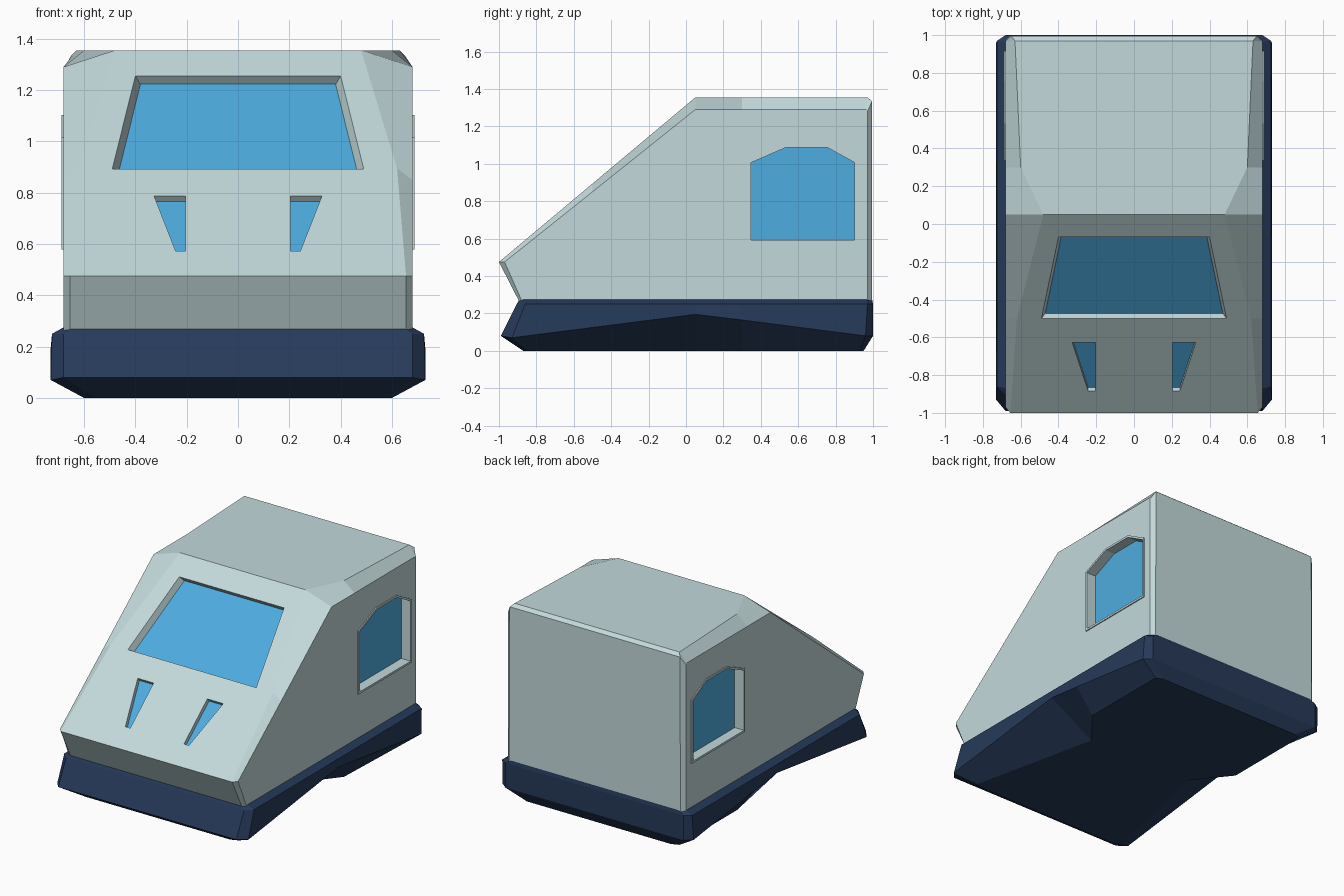
import bpy, bmesh

if "Cube" in bpy.data.objects:
    bpy.data.objects.remove(bpy.data.objects["Cube"])


def material(name, rgb):
    m = bpy.data.materials.new(name)
    m.diffuse_color = (*rgb, 1)
    m.use_nodes = True
    m.node_tree.nodes["Principled BSDF"].inputs["Base Color"].default_value = m.diffuse_color
    return m


SHELL = material("pale grey blue", (0.545, 0.694, 0.710))
GLASS = material("sky blue glass", (0.076, 0.413, 0.745))
NAVY = material("dark navy", (0.019, 0.042, 0.100))


def loft(name, rings, mat, closed=False):
    """Bridge equal point rings; cap the ends, or join last to first."""
    bm = bmesh.new()
    rows = [[bm.verts.new(p) for p in r] for r in rings]
    n = len(rows[0])
    pairs = list(zip(rows, rows[1:])) + ([(rows[-1], rows[0])] if closed else [])
    for a, b in pairs:
        for i in range(n):
            j = (i + 1) % n
            bm.faces.new((a[i], a[j], b[j], b[i]))
    if not closed:
        bm.faces.new(rows[0])
        bm.faces.new(rows[-1])
    bmesh.ops.recalc_face_normals(bm, faces=bm.faces)
    mesh = bpy.data.meshes.new(name)
    bm.to_mesh(mesh)
    bm.free()
    mesh.materials.append(mat)
    ob = bpy.data.objects.new(name, mesh)
    bpy.context.collection.objects.link(ob)
    return ob


def cut(target, name, rings):
    """Subtract a lofted cutter from the target."""
    c = loft(name, rings, SHELL)
    c.hide_render = True
    c.hide_set(True)
    mod = target.modifiers.new(name, 'BOOLEAN')
    mod.operation = 'DIFFERENCE'
    mod.solver = 'EXACT'
    mod.object = c


def mirrored(half):
    return half + [(-x, y, z) for x, y, z in reversed(half)]


# Lower skirt: four outlines, with an arched lower side edge
base = [
    [(.55, -.87, 0), (.60, -.85, 0), (.40, .05, 0), (.60, .30, 0), (.60, .93, 0), (.55, .95, 0)],
    [(.68, -.99, .08), (.73, -.93, .07), (.73, .05, .195), (.73, .30, .165), (.73, .96, .08), (.68, 1.0, .08)],
    [(.68, -.905, .25), (.725, -.86, .25), (.725, .05, .25), (.725, .30, .25), (.725, .97, .25), (.68, 1.0, .25)],
    [(.64, -.89, .275), (.68, -.87, .275), (.68, .05, .275), (.68, .30, .275), (.68, .965, .275), (.64, .995, .275)],
]
loft("lower_skirt", [mirrored(r) for r in base], NAVY)

# Cabin shell: flat side profile, chamfer strip, then the centre profile
side = [(.68, y, z) for y, z in
        [(-.875, .26), (-.97, .475), (-.50, .85), (.05, 1.29), (.30, 1.29), (.965, 1.29), (.97, 1.28), (.97, .26)]]
centre = [(.655, -.89, .26), (.655, -1.0, .475), (.62, -.50, .894), (.48, .05, 1.355),
          (.60, .30, 1.355), (.63, .97, 1.355), (.65, .995, 1.335), (.655, .995, .26)]


def flip(ring):
    return [(-x, y, z) for x, y, z in ring]


body = loft("cabin_shell", [side, centre, flip(centre), flip(side)], SHELL)


# Windscreen and front vents, recessed into the sloping front
def slope(pts, depth):
    return [(x, -1 + (z - .475) / .838 + .642 * depth, z - .767 * depth) for x, z in pts]


def slope_window(name, outer, inner, depth):
    cut(body, name + "_cutter", [slope(outer, -.02), slope(outer, 0), slope(inner, depth)])
    loft(name, [slope(inner, depth + .003), slope(inner, depth - .004)], GLASS)


slope_window("windscreen",
             [(-.40, 1.255), (.40, 1.255), (.49, .893), (-.49, .893)],
             [(-.38, 1.255), (.38, 1.255), (.47, .893), (-.47, .893)], .045)
vent = [(.205, .787), (.327, .787), (.243, .573), (.205, .573)]
for s, label in ((1, "right"), (-1, "left")):
    pts = [(s * x, z) for x, z in vent]
    slope_window(label + "_front_vent", pts, pts, .033)

# Side windows: thin raised rim, deep recess and glass
rim_out = [(.335, .578), (.915, .578), (.915, 1.015), (.757, 1.102), (.533, 1.102), (.335, 1.015)]
rim_in = [(.348, .592), (.902, .592), (.902, 1.006), (.754, 1.088), (.536, 1.088), (.348, 1.006)]
for s, label in ((1, "right"), (-1, "left")):
    def at(pts, x):
        return [(s * x, y, z) for y, z in pts]
    cut(body, label + "_window_cutter", [at(rim_in, .72), at(rim_in, .61)])
    loft(label + "_window_rim",
         [at(rim_out, .675), at(rim_out, .687), at(rim_in, .687), at(rim_in, .675)], SHELL, closed=True)
    loft(label + "_window_glass", [at(rim_in, .608), at(rim_in, .616)], GLASS)

# Bake the cuts into the shell and remove the cutters
deps = bpy.context.evaluated_depsgraph_get()
baked = bpy.data.meshes.new_from_object(body.evaluated_get(deps))
body.modifiers.clear()
body.data = baked
for ob in list(bpy.data.objects):
    if ob.name.endswith("_cutter"):
        bpy.data.objects.remove(ob)
